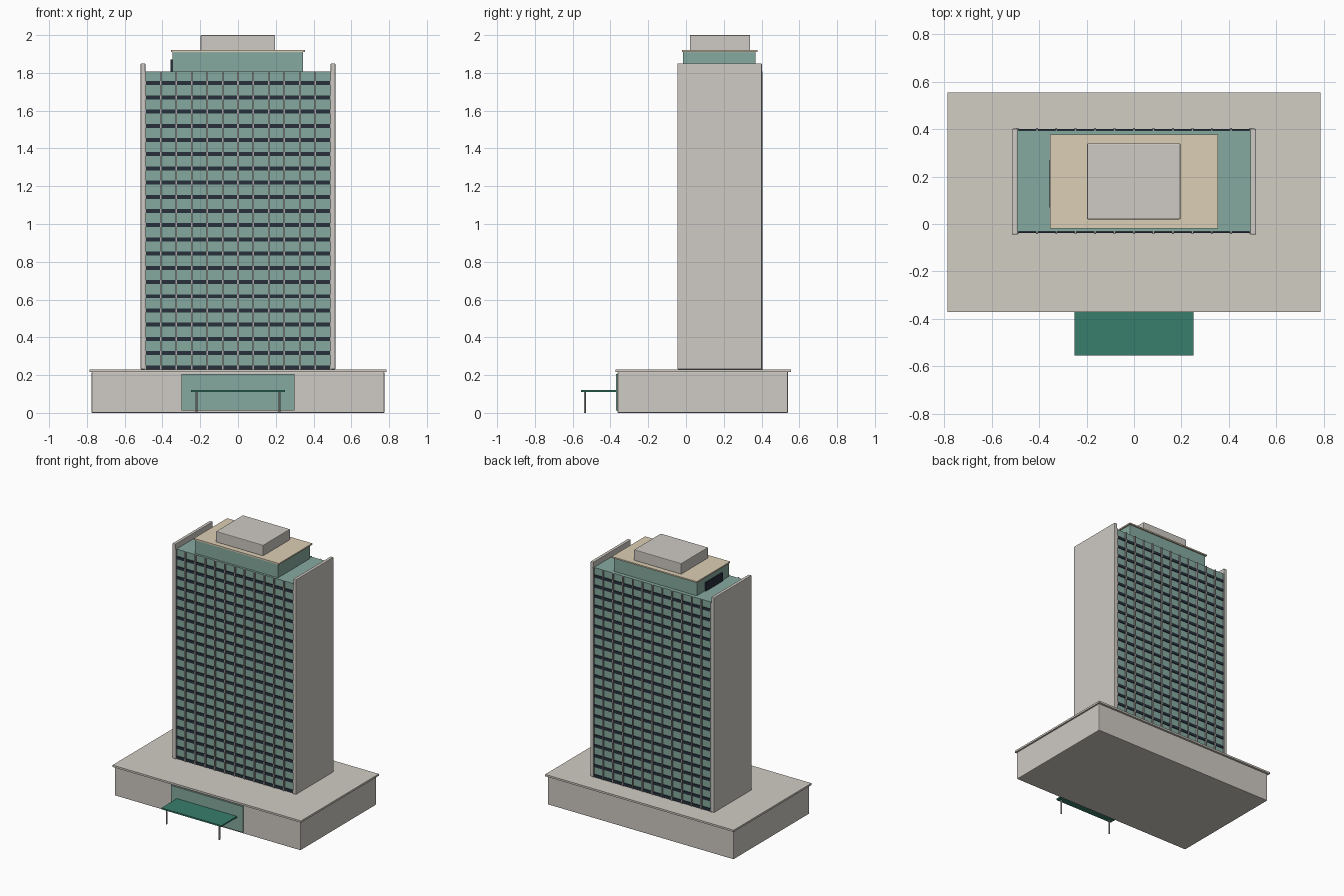
import bpy

if "Cube" in bpy.data.objects:
    bpy.data.objects.remove(bpy.data.objects["Cube"])

def material(name, rgb):
    m = bpy.data.materials.new(name)
    m.diffuse_color = (*rgb, 1)
    m.use_nodes = True
    m.node_tree.nodes["Principled BSDF"].inputs["Base Color"].default_value = m.diffuse_color
    return m

STONE = material("stone", (0.62, 0.59, 0.55))
SLAB = material("pale_stone", (0.64, 0.61, 0.55))
TEAL = material("teal_panel", (0.24, 0.40, 0.35))
DARK = material("dark_glass", (0.02, 0.03, 0.045))
GREEN = material("green_canopy", (0.04, 0.21, 0.15))
TAN = material("tan_roof", (0.72, 0.62, 0.46))
METAL = material("mullion_metal", (0.42, 0.41, 0.39))

def box(name, x, y, z, mat, bevel=0.0):
    """Box from (min, max) ranges on each axis."""
    bpy.ops.mesh.primitive_cube_add(size=1)
    ob = bpy.context.object
    ob.name = name
    for v in ob.data.vertices:
        v.co = [r[0] if c < 0 else r[1] for c, r in zip(v.co, (x, y, z))]
    ob.data.materials.append(mat)
    if bevel:
        b = ob.modifiers.new("bevel", 'BEVEL')
        b.width, b.segments = bevel, 2
    return ob

def repeat(ob, count, offset):
    a = ob.modifiers.new("repeat", 'ARRAY')
    a.use_relative_offset = False
    a.use_constant_offset = True
    a.count = count
    a.constant_offset_displace = offset

# Podium, its roof slab and the entrance glazing
box("podium", (-0.775, 0.775), (-0.362, 0.54), (0, 0.218), STONE, 0.005)
box("podium_roof", (-0.786, 0.786), (-0.372, 0.555), (0.216, 0.23), SLAB)
box("entrance_glazing", (-0.30, 0.30), (-0.371, -0.36), (0.012, 0.207), TEAL)

# Entrance canopy on posts
box("canopy", (-0.25, 0.25), (-0.555, -0.37), (0.11, 0.121), GREEN)
for side in (-1, 1):
    bpy.ops.mesh.primitive_cylinder_add(vertices=12, radius=0.006, depth=0.112,
                                        location=(side * 0.22, -0.535, 0.056))
    post = bpy.context.object
    post.name = "canopy_post"
    post.data.materials.append(METAL)
    bpy.ops.object.shade_smooth_by_angle()

# Tower core and end walls
Y0, Y1 = -0.032, 0.395
box("tower_core", (-0.492, 0.492), (Y0, Y1), (0.23, 1.808), TEAL)
for side in (-1, 1):
    box("end_wall", sorted((side * 0.491, side * 0.515)), (-0.045, 0.402), (0.23, 1.85), STONE, 0.004)

# Window bands and mullions on the front and back
for label, face, out in (("front", Y0, -1), ("back", Y1, 1)):
    band = box(label + "_window_band", (-0.491, 0.491),
               sorted((face - out * 0.002, face + out * 0.005)), (0.231, 0.252), DARK)
    repeat(band, 21, (0, 0, 0.0752))
    mullion = box(label + "_mullion", (-0.496, -0.488),
                  sorted((face - out * 0.002, face + out * 0.011)), (0.23, 1.808), METAL)
    repeat(mullion, 13, (0.082, 0, 0))

# Rooftop storey, side louvre, roof slab and plant box
box("penthouse", (-0.348, 0.345), (-0.016, 0.368), (1.80, 1.912), TEAL, 0.003)
box("penthouse_louvre", (-0.357, -0.345), (0.07, 0.27), (1.808, 1.872), DARK)
box("penthouse_roof", (-0.355, 0.355), (-0.02, 0.378), (1.91, 1.92), TAN)
box("plant_box", (-0.198, 0.196), (0.02, 0.34), (1.918, 2.0), STONE, 0.004)
